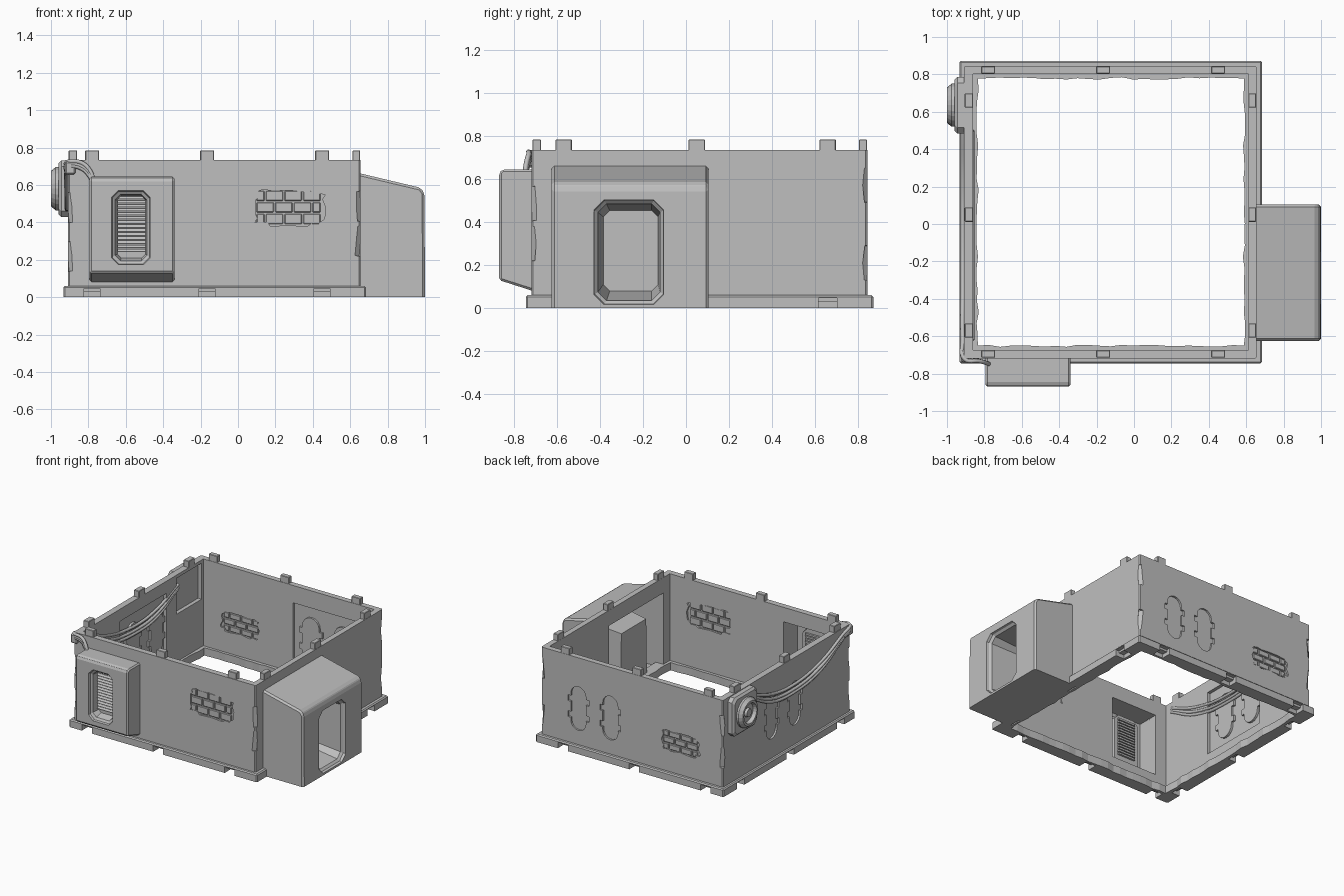
import bpy, bmesh, math, random
from mathutils import Vector

if "Cube" in bpy.data.objects:
    bpy.data.objects.remove(bpy.data.objects["Cube"])

random.seed(4)
stone = bpy.data.materials.new("stone_grey")
stone.diffuse_color = (0.52, 0.52, 0.52, 1)
stone.use_nodes = True
stone.node_tree.nodes["Principled BSDF"].inputs["Base Color"].default_value = stone.diffuse_color


def make(name, bm, bevel=0):
    bmesh.ops.recalc_face_normals(bm, faces=bm.faces)
    me = bpy.data.meshes.new(name)
    bm.to_mesh(me)
    bm.free()
    me.materials.append(stone)
    ob = bpy.data.objects.new(name, me)
    bpy.context.collection.objects.link(ob)
    if bevel:
        m = ob.modifiers.new("bevel", 'BEVEL')
        m.width, m.segments, m.limit_method = bevel, 1, 'ANGLE'
        apply(ob, m)
    return ob


def apply(ob, m):
    bpy.context.view_layer.objects.active = ob
    bpy.ops.object.modifier_apply(modifier=m.name)


def loft(name, rings, bevel=0):
    """Closed solid through rings of equal point count."""
    bm = bmesh.new()
    rs = [[bm.verts.new(p) for p in r] for r in rings]
    n = len(rs[0])
    for a, b in zip(rs, rs[1:]):
        for i in range(n):
            bm.faces.new((a[i], a[(i + 1) % n], b[(i + 1) % n], b[i]))
    bm.faces.new(rs[0])
    bm.faces.new(rs[-1])
    return make(name, bm, bevel)


def prism(name, pts, axis, lo, hi, bevel=0):
    """Extrude a 2D outline along an axis; pts hold the other two axes in order."""
    return loft(name, [[place(p, axis, d) for p in pts] for d in (lo, hi)], bevel)


def place(p, axis, d):
    q = list(p)
    q.insert(axis, d)
    return q


def box(name, lo, hi, bevel=0):
    pts = [(lo[0], lo[1]), (hi[0], lo[1]), (hi[0], hi[1]), (lo[0], hi[1])]
    return prism(name, pts, 2, lo[2], hi[2], bevel)


def cut(ob, *cutters):
    for c in cutters:
        m = ob.modifiers.new("cut", 'BOOLEAN')
        m.operation, m.solver, m.object = 'DIFFERENCE', 'EXACT', c
        apply(ob, m)
        bpy.data.objects.remove(c)


def octagon(a0, a1, b0, b1, c):
    return [(a0 + c, b0), (a1 - c, b0), (a1, b0 + c), (a1, b1 - c),
            (a1 - c, b1), (a0 + c, b1), (a0, b1 - c), (a0, b0 + c)]


def pocket(axis, *steps):
    """Stepped chamfered opening: (depth, a0, a1, b0, b1, chamfer)."""
    return loft("cutter", [[place(p, axis, s[0]) for p in octagon(*s[1:])] for s in steps])


def lugged_capsule(ca, cb, grow=0):
    """Long round-ended window outline with two lugs on each side."""
    r, h = 0.065 + grow, 0.105
    right = [(r * math.cos(t * math.pi / 8), h + r * math.sin(t * math.pi / 8)) for t in range(5)]
    lugs = [(r, .04), (r + .025, .04), (r + .025, .085), (r, .085)]
    q = [(a, b) for a, b in lugs + right]
    q += [(-a, b) for a, b in reversed(q) if a > 1e-6]
    q += [(-a, -b) for a, b in q]
    return [(ca + a, cb + b) for a, b in q]


# room walls, with lightly chipped corners
X0, X1, Y0, Y1, TOP = -0.91, 0.655, -0.72, 0.845, 0.735
IX0, IX1, IY0, IY1 = -.86, .612, -.675, .802
walls = prism("walls", octagon(X0, X1, Y0, Y1, .008), 2, .03, TOP)
cut(walls, box("cutter", (IX0, IY0, -1), (IX1, IY1, 1)))
for x, y in ((X0, Y0), (X1, Y0), (X1, Y1), (X0, Y1)):
    for z in (.25, .52):
        chip = box("cutter", (-.016, -.016, -.08), (.016, .016, .08))
        chip.location = (x, y, z + random.uniform(-.06, .06))
        chip.rotation_euler = (random.uniform(-.12, .12), random.uniform(-.12, .12), .785)
        bpy.context.view_layer.update()
        cut(walls, chip)

# base plinth with a rough inner ledge
plinth = box("plinth", (-.933, -.745, -.03), (.684, .872, .06), .008)
corners = [(-.835, -.65), (.587, -.65), (.587, .777), (-.835, .777)]
ledge = []
for k in range(4):
    a, b = Vector(corners[k]), Vector(corners[(k + 1) % 4])
    d = b - a
    inward = Vector((-d.y, d.x)).normalized()
    ledge.append(tuple(a))
    ledge += [tuple(a + d * (i / 24) + inward * random.uniform(-.008, .005)) for i in range(1, 24)]
cut(plinth, prism("cutter", ledge, 2, -1, 1), box("cutter", (-2, -2, -1), (2, 2, 0)))

# stacking tabs on top, matching notches in the plinth
for i, c in enumerate((-.78, -.165, .45)):
    for j, (a, b) in enumerate(((-.715, -.675), (.805, .843))):
        box(f"tab_{i}_{j}_x", (c - .037, a, TOP - .01), (c + .037, b, .785), .003)
        o = (-.8, -.67) if j == 0 else (.80, .95)
        cut(plinth, box("cutter", (c - .043, o[0], -.1), (c + .043, o[1], .047)))
for i, c in enumerate((.66, .05, -.57)):
    for j, (a, b) in enumerate(((-.905, -.86), (.613, .653))):
        box(f"tab_{i}_{j}_y", (a, c - .038, TOP - .01), (b, c + .038, .785), .003)
        o = (-1, -.865) if j == 0 else (.61, .8)
        cut(plinth, box("cutter", (o[0], c - .044, -.1), (o[1], c + .044, .047)))

# thin inner niches behind the lugged windows and the fan
cut(walls, box("cutter", (-.885, -.22, .14), (-.8, .35, .64)),
    box("cutter", (-.09, .7, .14), (.51, .823, .6)),
    box("cutter", (-.89, .47, .43), (-.8, .78, .71)))

# lugged windows: sunk outside, raised inside
for i, c in enumerate((.245, -.04)):
    cut(walls, prism("cutter", lugged_capsule(c, .38), 0, -1, -.896))
    prism(f"left_window_{i}", lugged_capsule(c, .38, .008), 0, -.89, -.868)
for i, c in enumerate((.335, .06)):
    cut(walls, prism("cutter", lugged_capsule(c, .34), 1, .831, 1))
    prism(f"back_window_{i}", lugged_capsule(c, .34, .008), 1, .808, .826)


# broken plaster patches with exposed bricks on both faces
def brick_patch(name, cx, cz, w, h, y0, y1, rows):
    outline = []
    for k in range(28):
        t = k / 28 * math.tau
        s = random.uniform(.9, 1.12)
        f = lambda v: math.copysign(abs(v) ** .5, v)
        outline.append((cx + w / 2 * f(math.cos(t)) * s, cz + h / 2 * f(math.sin(t)) * s))
    cut(walls, prism("cutter", outline, 1, y0 - .1, y1 + .1))
    prism(name + "_mortar", [(cx + (a - cx) * 1.04, cz + (b - cz) * 1.04) for a, b in outline],
          1, y0 + .014, y1 - .014)
    rh = h / rows
    for r in range(rows):
        z = cz - h / 2 + r * rh
        x, end = cx - w / 2 + .01, cx + w / 2 - .01
        nxt = x + (.1 if r % 2 else .05)
        while x < end - .02:
            b = min(nxt, end)
            box(f"{name}_brick", (x + .004, y0 + .004, z + .004),
                (b - .004, y1 - .004, z + rh - .004), .004)
            x, nxt = b, b + .1


brick_patch("front_patch", .27, .48, .37, .185, Y0, IY0, 3)
brick_patch("back_patch", -.54, .30, .32, .15, IY1, Y1, 3)

# hollow door porch with sloping roof and deep door recess
porch = prism("porch", [(.62, -.03), (1, -.03), (.997, .555), (.977, .585), (.62, .67)],
              1, -.626, .105, .013)
cut(porch, box("cutter", (0, -1, -1), (2, 1, 0)))
cavity = [(.5, .03), (.965, .03), (.965, .545), (.66, .615), (.5, .615)]
room = prism("cutter", cavity, 1, -.595, .075)
niche = loft("cutter", [[(x, a, 0), (x, b, 0), (x, b - t, h), (x, a + t, h)]
                        for x, a, b, t, h in ((.63, -.42, -.095, .01, .48), (1.1, -.47, -.065, .01, .535))])
cut(room, niche)
cut(porch, room)
cut(walls, box("cutter", (.5, -.595, .03), (.7, .075, .615)))
cut(porch, pocket(0, (1.05, -.44, -.095, .008, .515, .05), (.98, -.425, -.107, .02, .50, .045),
                  (.965, -.41, -.12, .035, .485, .04), (.655, -.385, -.13, .08, .455, .03)))

# front window box with louvred recess, hollow behind
bay = prism("window_box", [(-.68, .07), (-.72, .082), (-.87, .13), (-.87, .63), (-.855, .645), (-.68, .645)],
            0, -.793, -.34, .01)
hollow = box("cutter", (-.765, -.845, .14), (-.367, -.5, .622))
cut(hollow, loft("cutter", [[(x, y, z) for x, z in octagon(-.705 + t, -.445 - t, .15 + t, .59 - t, .04)]
                            for y, t in ((-.9, 0), (-.77, .02))]))
cut(bay, hollow)
cut(walls, box("cutter", (-.765, -.8, .14), (-.367, -.5, .622)))
cut(bay, pocket(1, (-.9, -.685, -.463, .165, .58, .04), (-.855, -.672, -.473, .178, .565, .035),
                (-.845, -.658, -.487, .195, .55, .03), (-.79, -.645, -.495, .21, .54, .02)))
for i in range(14):
    z = .245 + i * .0215
    prism("louvre", [(-.81, z), (-.80, z + .014), (-.755, z + .014), (-.755, z)], 0, -.645, -.495)

# round fan housing on the left wall
FY, FZ = .635, .58
loft("fan_plate", [[place(p, 0, d) for p in octagon(FY - s, FY + s, FZ - s, FZ + s, .03)]
                   for d, s in ((-.90, .15), (-.945, .15), (-.96, .135))])
loft("fan_hub", [[(x, FY + r * math.cos(k * math.tau / 24), FZ + r * math.sin(k * math.tau / 24))
                  for k in range(24)]
                 for r, x in ((.115, -.95), (.115, -.975), (.095, -1), (.078, -1), (.07, -.972),
                              (.035, -.972), (.03, -.99))])


# cables sagging along the left wall and round the corner to the window box
def cable(name, pts, r):
    cu = bpy.data.curves.new(name, 'CURVE')
    cu.dimensions, cu.bevel_depth, cu.bevel_resolution, cu.resolution_u = '3D', r, 1, 6
    sp = cu.splines.new('BEZIER')
    sp.bezier_points.add(len(pts) - 1)
    for b, p in zip(sp.bezier_points, pts):
        b.co = p
        b.handle_left_type = b.handle_right_type = 'AUTO'
    cu.materials.append(stone)
    bpy.context.collection.objects.link(bpy.data.objects.new(name, cu))


for i, sag in enumerate((0, .035, .06)):
    run = [(.5, .65 - sag * .5), (.25, .56 - sag), (0, .53 - sag), (-.35, .58 - sag), (-.62, .69 - sag * .5)]
    cable(f"cable_{i}", [(-.915, y, z) for y, z in run] +
          [(-.905, -.722, .725 - sag * .4), (-.83, -.732, .715 - sag * .5),
           (-.785, -.745, .665 - sag * .5), (-.77, -.75, .61)], .012)
    cable(f"inner_cable_{i}", [(-.866, y, z) for y, z in run], .012)
box("cable_clamp", (-.925, -.74, .655), (-.87, -.67, .725), .008)
